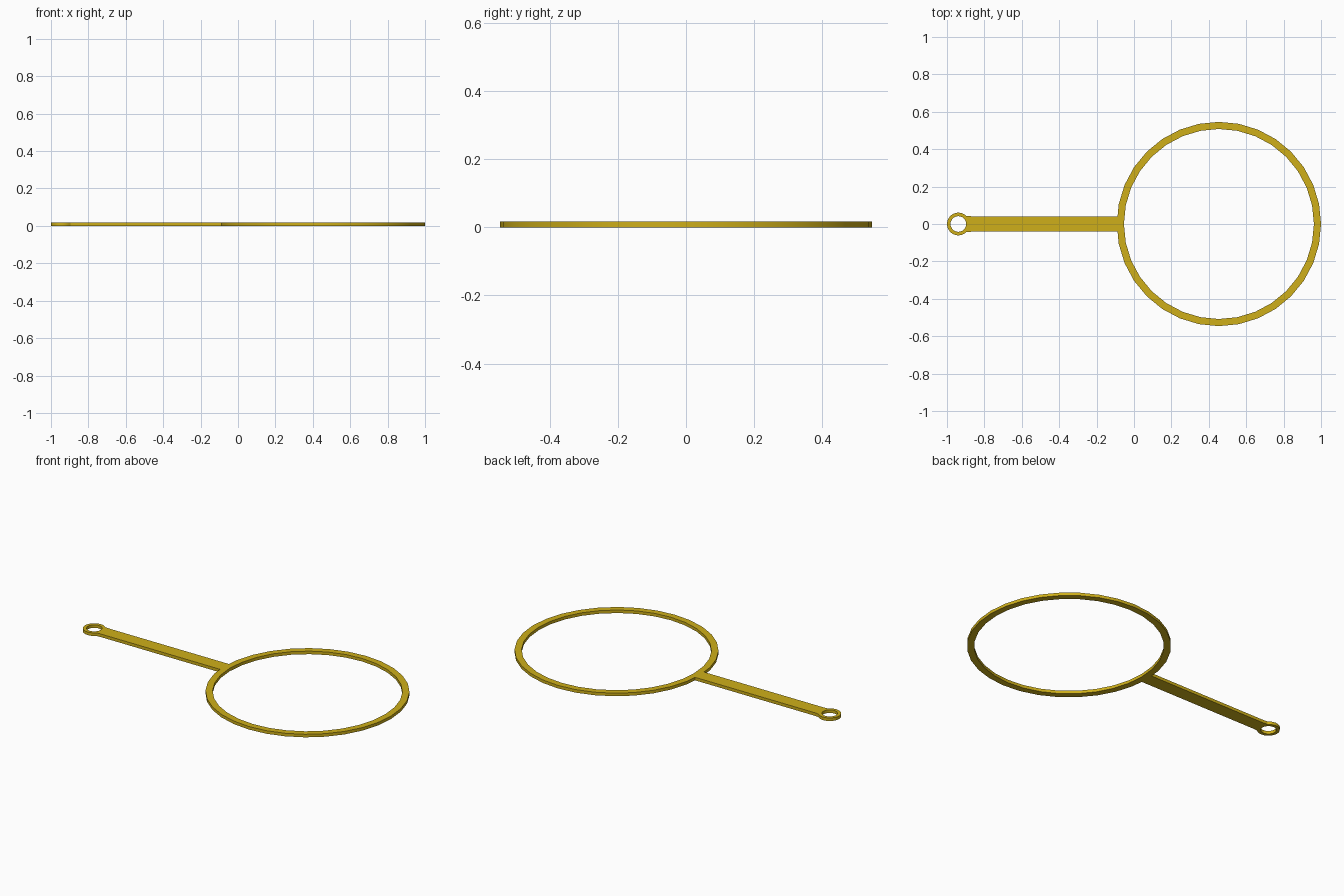
import bpy, bmesh
from math import cos, sin, pi, radians

if "Cube" in bpy.data.objects:
    bpy.data.objects.remove(bpy.data.objects["Cube"])

T = 0.018  # plate thickness

gold = bpy.data.materials.new("gold")
gold.diffuse_color = (0.62, 0.43, 0.01, 1)
gold.use_nodes = True
gold.node_tree.nodes["Principled BSDF"].inputs["Base Color"].default_value = gold.diffuse_color


def plate(name, points, faces):
    """Extrude a flat layout of 2D points and faces up to thickness T."""
    bm = bmesh.new()
    verts = [bm.verts.new((x, y, 0)) for x, y in points]
    for f in faces:
        bm.faces.new([verts[i] for i in f])
    geom = bmesh.ops.extrude_face_region(bm, geom=bm.faces[:])["geom"]
    top = [v for v in geom if isinstance(v, bmesh.types.BMVert)]
    bmesh.ops.translate(bm, verts=top, vec=(0, 0, T))
    bmesh.ops.recalc_face_normals(bm, faces=bm.faces[:])
    me = bpy.data.meshes.new(name)
    bm.to_mesh(me)
    bm.free()
    me.materials.append(gold)
    ob = bpy.data.objects.new(name, me)
    bpy.context.collection.objects.link(ob)
    return ob


def circle(cx, r, n):
    return [(cx + r * cos(2 * pi * i / n), r * sin(2 * pi * i / n)) for i in range(n)]


def band(n):
    """Quads joining an inner loop (0..n-1) to an outer loop (n..2n-1)."""
    return [(i, (i + 1) % n, n + (i + 1) % n, n + i) for i in range(n)]


# Large hoop
HX, HR, HN = 0.454, 0.546, 32
plate("hoop", circle(HX, 0.508, HN) + circle(HX, HR, HN), band(HN))

# Handle: eyelet whose outer loop flares into the straight shank
EX, ER, EN, W = -0.939, 0.061, 24, 0.041
inner = circle(EX, 0.042, EN)
outer = circle(EX, ER, EN)
for k, y in ((-2, -W), (-1, -W / 2), (0, 0), (1, W / 2), (2, W)):
    outer[k % EN] = (-0.865, y)

# Shank ends flush against the hoop's faceted outside
step = 2 * pi / HN
slope = (1 - cos(step)) / sin(step)
tip = [(HX - HR + abs(y) * slope, y) for y in (-W, 0, W)]
b = 2 * EN
o = lambda k: EN + k % EN
shank = [(o(-2), b, b + 1, o(0), o(-1)), (o(0), b + 1, b + 2, o(2), o(1))]
plate("handle", inner + outer + tip, band(EN) + shank)

# Smooth the curved walls, keep the rims sharp
bpy.ops.object.select_all(action="DESELECT")
for ob in bpy.context.collection.objects:
    ob.select_set(True)
    bpy.context.view_layer.objects.active = ob
bpy.ops.object.shade_smooth_by_angle(angle=radians(30))
